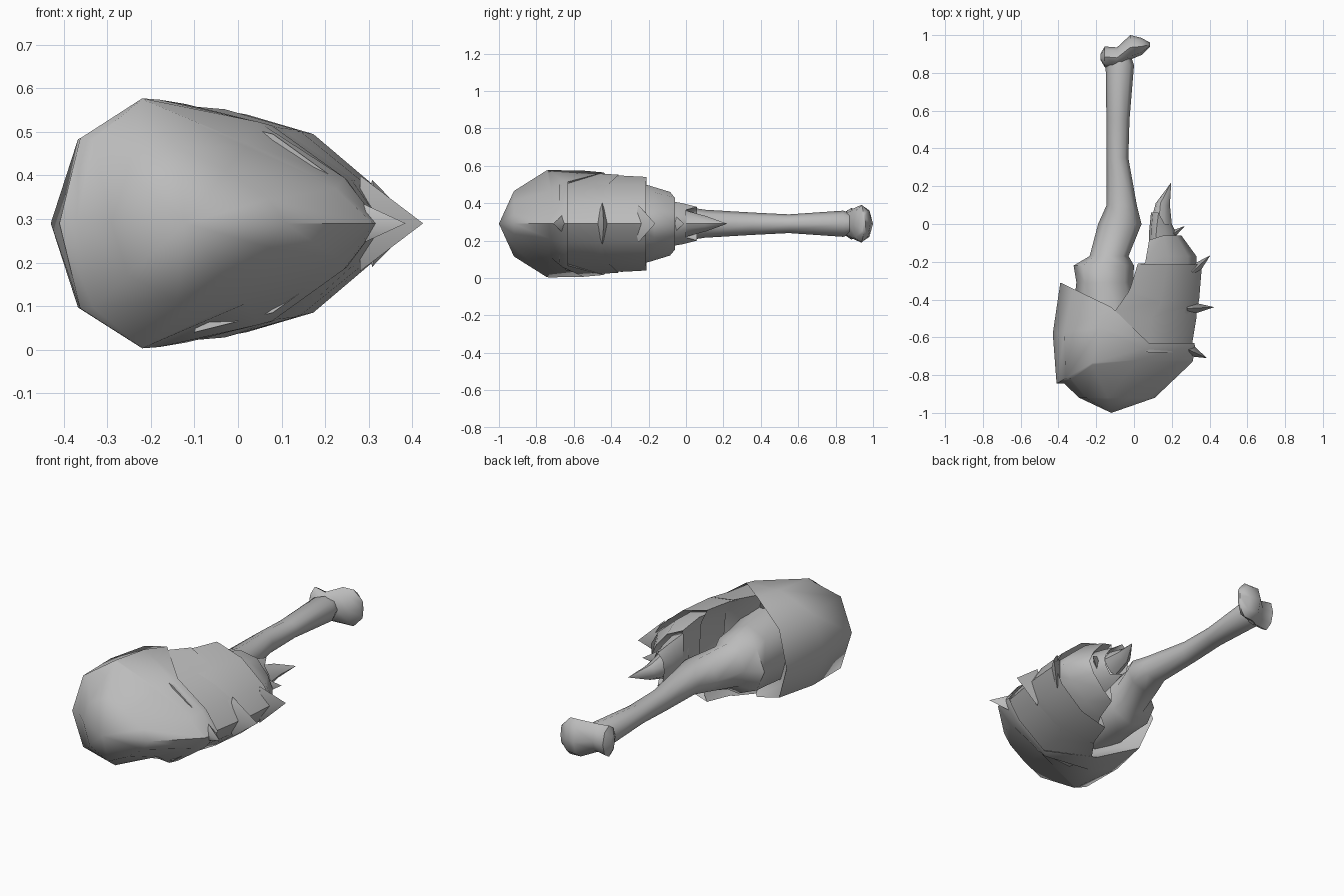
import bpy, bmesh, math
from mathutils import Vector

if "Cube" in bpy.data.objects:
    bpy.data.objects.remove(bpy.data.objects["Cube"], do_unlink=True)

MID = 0.29  # height of the mirror plane

grey = bpy.data.materials.new("plain grey")
grey.use_nodes = True
grey.diffuse_color = (0.5, 0.5, 0.5, 1)
bsdf = grey.node_tree.nodes["Principled BSDF"]
bsdf.inputs["Base Color"].default_value = grey.diffuse_color
bsdf.inputs["Roughness"].default_value = 0.8


def loft(name, rings, angle=50):
    """Skin equal-length rings of points and close both ends."""
    bm = bmesh.new()
    loops = [[bm.verts.new(p) for p in ring] for ring in rings]
    for a, b in zip(loops, loops[1:]):
        for i in range(len(a)):
            j = (i + 1) % len(a)
            bm.faces.new((a[i], a[j], b[j], b[i]))
    for end in (loops[0], loops[-1]):
        hub = bm.verts.new(sum((v.co for v in end), Vector()) / len(end))
        for i in range(len(end)):
            bm.faces.new((end[i], end[i - 1], hub))
    bmesh.ops.remove_doubles(bm, verts=bm.verts, dist=0.0005)
    bmesh.ops.recalc_face_normals(bm, faces=bm.faces)
    mesh = bpy.data.meshes.new(name)
    bm.to_mesh(mesh)
    bm.free()
    mesh.materials.append(grey)
    obj = bpy.data.objects.new(name, mesh)
    bpy.context.collection.objects.link(obj)
    bpy.ops.object.select_all(action="DESELECT")
    obj.select_set(True)
    bpy.context.view_layer.objects.active = obj
    bpy.ops.object.shade_smooth_by_angle(angle=math.radians(angle))


def shell_ring(inner, peak, h, keel, bulge=1):
    """Mirrored section: inner side, high peak, flank falling to a sharp keel."""
    a, p, k = Vector(inner), Vector(peak), Vector(keel)
    s = a.lerp(p, 0.25)
    f = p.lerp(k, 0.45)
    f.y = k.y
    g = p.lerp(k, 0.84)
    g.y = k.y
    half = [(s, 0.68), (p, 1), (f, 0.82 * bulge), (g, 0.37 * bulge)]
    top = [(q.x, q.y, MID + h * t) for q, t in half]
    low = [(q.x, q.y, MID - h * t) for q, t in reversed(half)]
    return [(a.x, a.y, MID)] + top + [(k.x, k.y, MID)] + low


def shell(name, *sections, lip=True):
    """Shell plate whose open back is a recessed hollow."""
    rings = [shell_ring(*s) for s in sections]
    if lip:
        rim = [Vector(p) for p in rings[-1]]
        c = sum(rim, Vector()) / len(rim)
        rings.append([c + (p - c) * 0.85 - Vector((0, 0.06, 0)) for p in rim])
    loft(name, rings)


def oval(x, y, across, tall):
    """Upright eight-sided section spanned by a level vector."""
    ring = []
    for i in range(8):
        t = math.tau * i / 8
        ring.append(Vector((x, y, MID + tall * math.sin(t))) + across * math.cos(t))
    return ring


def spike(name, base, tip, size, tall):
    """Four-sided thorn on the keel."""
    b, t = Vector((*base, MID)), Vector((*tip, MID))
    along = (t - b).normalized()
    side = Vector((-along.y, along.x, 0)) * size
    up = Vector((0, 0, tall))
    root = b - along * 0.05
    loft(name, [[root + side, root + up, root - side, root - up], [t] * 4], 80)


# Big rounded front shell, pinched beside the keel, with a raised inner edge
shell("front_shell",
      ((-.12, -1), (-.12, -1), 0, (-.12, -1)),
      ((-.29, -.92), (-.14, -.92), .175, (.11, -.92), .85),
      ((-.37, -.845), (-.22, -.745), .285, (.31, -.73), .75),
      ((-.41, -.845), (-.22, -.735), .287, (.312, -.72), .78),
      ((-.43, -.58), (-.18, -.55), .284, (.325, -.66)),
      ((-.39, -.31), (-.12, -.44), .274, (.32, -.63)))

# Overlapping plates that shrink toward the tip, highest at their inner edge
shell("second_plate",
      ((-.08, -.64), (-.1, -.64), .25, (.3, -.68)),
      ((-.04, -.46), (-.1, -.46), .268, (.33, -.5)),
      ((.03, -.36), (-.03, -.36), .262, (.335, -.41)))
shell("third_plate",
      ((0, -.46), (-.08, -.45), .255, (.32, -.52)),
      ((.04, -.36), (-.02, -.34), .257, (.345, -.4)),
      ((.07, -.21), (.02, -.21), .25, (.36, -.215)))
shell("fourth_plate",
      ((.08, -.3), (.02, -.28), .22, (.33, -.3)),
      ((.09, -.2), (.06, -.2), .205, (.33, -.17)),
      ((.08, -.09), (.08, -.085), .17, (.25, -.06)))
shell("fifth_plate",
      ((.08, -.14), (.11, -.14), .13, (.24, -.12)),
      ((.08, -.04), (.12, -.02), .11, (.22, -.04)),
      ((.09, .06), (.13, .06), .09, (.2, 0)))
shell("end_claw",
      ((.085, 0), (.13, 0), .07, (.2, 0)),
      ((.115, .11), (.14, .11), .04, (.19, .1)),
      ((.197, .22), (.197, .22), 0, (.197, .22)), lip=False)

# Thorns along the keel
spike("first_thorn", (.3, -.67), (.385, -.71), .05, .06)
spike("second_thorn", (.33, -.445), (.425, -.44), .04, .11)
spike("third_thorn", (.345, -.22), (.405, -.165), .035, .1)
spike("fourth_thorn", (.21, -.05), (.27, -.01), .03, .06)

# Handle: thick root and slim shaft, sections stacked along y
shaft = [(-.14, -.6, .2, .2), (-.155, -.31, .15, .18), (-.16, -.22, .16, .16),
         (-.132, -.17, .103, .125), (-.075, 0, .115, .09), (-.065, .1, .08, .075),
         (-.088, .35, .058, .06), (-.085, .55, .061, .05), (-.075, .84, .075, .07),
         (-.08, .9, .06, .05)]
loft("handle", [oval(x, y, Vector((r, 0, 0)), z) for x, y, r, z in shaft], 60)

# Two-lobed knuckle, sections stacked along x and leaning back at the larger lobe
knuckle = [(-.178, .885, .015, .04), (-.155, .885, .055, .085), (-.09, .88, .055, .075),
           (-.02, .935, .065, .1), (.04, .94, .045, .1), (.085, .95, .01, .05)]
loft("knuckle", [oval(x, y, Vector((0, r, 0)), z) for x, y, r, z in knuckle], 60)
